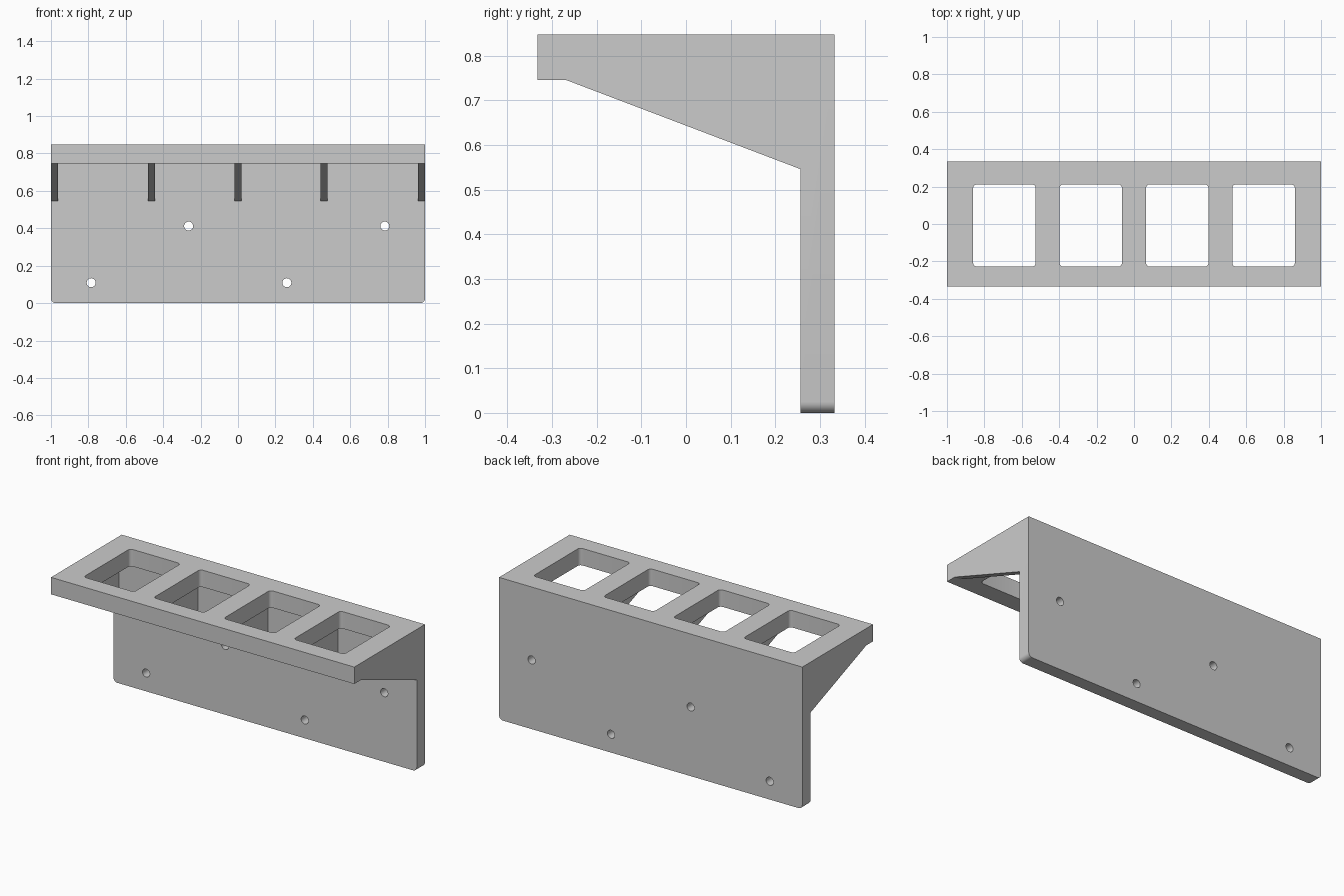
import bpy, bmesh
from math import sin, cos, pi

if "Cube" in bpy.data.objects:
    bpy.data.objects.remove(bpy.data.objects["Cube"])

TO_XYZ = {"x": lambda u, v, t: (t, u, v),
          "y": lambda u, v, t: (u, t, v),
          "z": lambda u, v, t: (u, v, t)}


def prism(name, outline, axis, lo, hi):
    """Extrude a 2D outline along an axis from lo to hi."""
    bm = bmesh.new()
    rings = [[bm.verts.new(TO_XYZ[axis](u, v, t)) for u, v in outline] for t in (lo, hi)]
    n = len(outline)
    for ring in rings:
        bm.faces.new(ring)
    for i in range(n):
        j = (i + 1) % n
        bm.faces.new((rings[0][i], rings[0][j], rings[1][j], rings[1][i]))
    bmesh.ops.recalc_face_normals(bm, faces=bm.faces)
    mesh = bpy.data.meshes.new(name)
    bm.to_mesh(mesh)
    bm.free()
    ob = bpy.data.objects.new(name, mesh)
    bpy.context.collection.objects.link(ob)
    return ob


def arc(cx, cy, r, start, end, steps):
    return [(cx + r * cos(start + (end - start) * i / steps),
             cy + r * sin(start + (end - start) * i / steps)) for i in range(steps + 1)]


def rounded_rect(x0, x1, y0, y1, r):
    centres = [(x1 - r, y1 - r), (x0 + r, y1 - r), (x0 + r, y0 + r), (x1 - r, y0 + r)]
    return [p for k, (cx, cy) in enumerate(centres)
            for p in arc(cx, cy, r, k * pi / 2, (k + 1) * pi / 2, 6)]


def combine(target, tool, operation):
    """Apply a boolean and remove the helper object."""
    mod = target.modifiers.new(operation, "BOOLEAN")
    mod.operation, mod.solver, mod.object = operation, "EXACT", tool
    bpy.context.view_layer.objects.active = target
    bpy.ops.object.modifier_apply(modifier=mod.name)
    bpy.data.objects.remove(tool)


# L-shaped body: wall plate with the shelf on top
FRONT, BACK, WALL, UNDER, TOP = -0.333, 0.333, 0.256, 0.746, 0.847
bracket = prism("shelf_bracket", [(FRONT, UNDER), (WALL, UNDER), (WALL, 0), (BACK, 0),
                                  (BACK, TOP), (FRONT, TOP)], "x", -1, 1)

# Rounded bottom corners of the wall plate
bm = bmesh.new()
bm.from_mesh(bracket.data)
corners = [e for e in bm.edges if all(v.co.z < 0.001 for v in e.verts)
           and abs(e.verts[0].co.x - e.verts[1].co.x) < 0.001]
bmesh.ops.bevel(bm, geom=corners, offset=0.025, offset_type="OFFSET",
                segments=6, profile=0.5, affect="EDGES")
bm.to_mesh(bracket.data)
bm.free()

# Triangular support ribs, sunk slightly into the body
rib_outline = [(-0.27, UNDER), (WALL, 0.546), (WALL + 0.03, 0.546),
               (WALL + 0.03, UNDER + 0.03), (-0.27, UNDER + 0.03)]
for lo, hi in [(-1, -0.963), (-0.482, -0.443), (-0.02, 0.018), (0.44, 0.479), (0.963, 1)]:
    combine(bracket, prism("rib", rib_outline, "x", lo, hi), "UNION")

# Rounded rectangular openings through the shelf
for cx in (-0.693, -0.231, 0.231, 0.693):
    opening = rounded_rect(cx - 0.167, cx + 0.167, -0.228, 0.212, 0.02)
    combine(bracket, prism("opening_cutter", opening, "z", UNDER - 0.05, TOP + 0.1), "DIFFERENCE")

# Staggered screw holes through the wall plate
for x, z in [(-0.785, 0.109), (-0.264, 0.412), (0.261, 0.109), (0.785, 0.412)]:
    hole = arc(x, z, 0.024, 0, 2 * pi, 32)[:-1]
    combine(bracket, prism("screw_cutter", hole, "y", WALL - 0.1, BACK + 0.1), "DIFFERENCE")

# Smooth only the round parts
bpy.ops.object.select_all(action="DESELECT")
bracket.select_set(True)
bpy.context.view_layer.objects.active = bracket
bpy.ops.object.shade_smooth_by_angle(angle=pi / 9)
